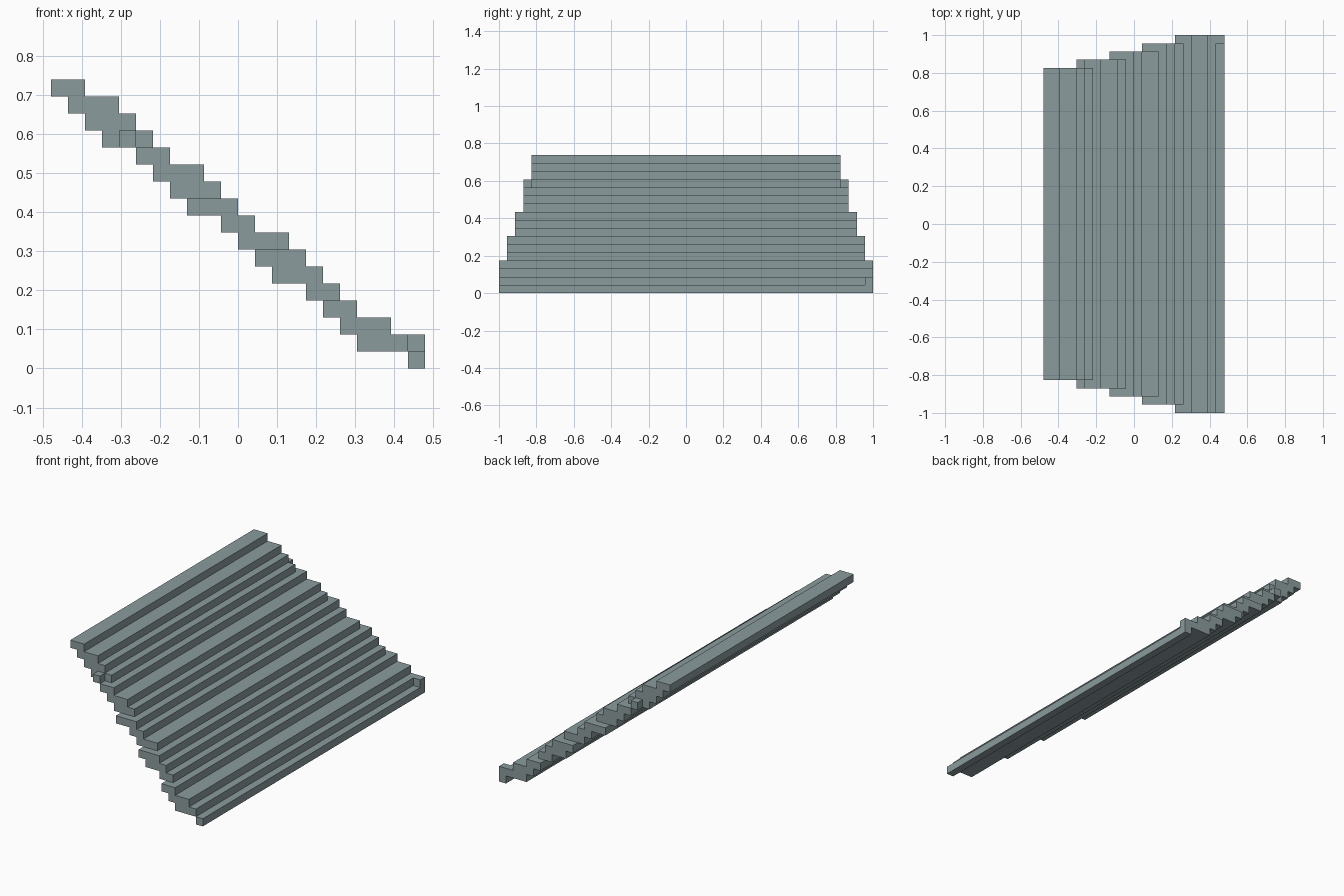
import bpy, bmesh

if "Cube" in bpy.data.objects:
    bpy.data.objects.remove(bpy.data.objects["Cube"])

U = 2 / 46                      # one block of the stepped grid
NX, HALF = 22, 23

mat = bpy.data.materials.new("slate grey")
mat.diffuse_color = (0.26, 0.33, 0.34, 1)
mat.use_nodes = True
mat.node_tree.nodes["Principled BSDF"].inputs["Base Color"].default_value = mat.diffuse_color

# Courses from the ground up: (first column, end column)
COURSES = [(21, 22), (18, 21), (17, 20), (16, 18), (15, 17), (13, 16),
           (12, 15), (11, 14), (10, 12), (8, 11), (7, 10), (6, 9),
           (5, 7), (3, 6), (2, 5), (1, 4), (0, 2)]


def half_width(k):
    """Half length of a course in blocks; the panel tapers upwards."""
    return 23 if k < 4 else 22 if k < 7 else 21 if k < 10 else 20 if k < 13 else 19


# Fill the sloping panel with blocks
cells = {(i, j, k)
         for k, (a, b) in enumerate(COURSES)
         for i in range(a, b)
         for j in range(-half_width(k), half_width(k))}

# Single pegs: one at each end of the upper tier, one at the low back corner
cells |= {(4, -20, 13), (4, 19, 13), (21, 22, 1)}

# Outer skin of the blocks only
bm = bmesh.new()
verts = {}


def vert(p):
    if p not in verts:
        verts[p] = bm.verts.new(((p[0] - NX / 2) * U, p[1] * U, p[2] * U))
    return verts[p]


for c in sorted(cells):
    for axis in range(3):
        u, v = (axis + 1) % 3, (axis + 2) % 3
        for side in (0, 1):
            n = list(c)
            n[axis] += 2 * side - 1
            if tuple(n) in cells:
                continue
            quad = []
            for du, dv in ((0, 0), (1, 0), (1, 1), (0, 1)):
                p = list(c)
                p[axis] += side
                p[u] += du
                p[v] += dv
                quad.append(vert(tuple(p)))
            bm.faces.new(quad if side else quad[::-1])

# Merge the blocks' coplanar faces into long flat strips
bmesh.ops.dissolve_limit(bm, angle_limit=0.01, verts=bm.verts[:], edges=bm.edges[:])

mesh = bpy.data.meshes.new("stepped_sloping_panel")
bm.to_mesh(mesh)
bm.free()
mesh.materials.append(mat)
obj = bpy.data.objects.new("stepped_sloping_panel", mesh)
bpy.context.collection.objects.link(obj)
